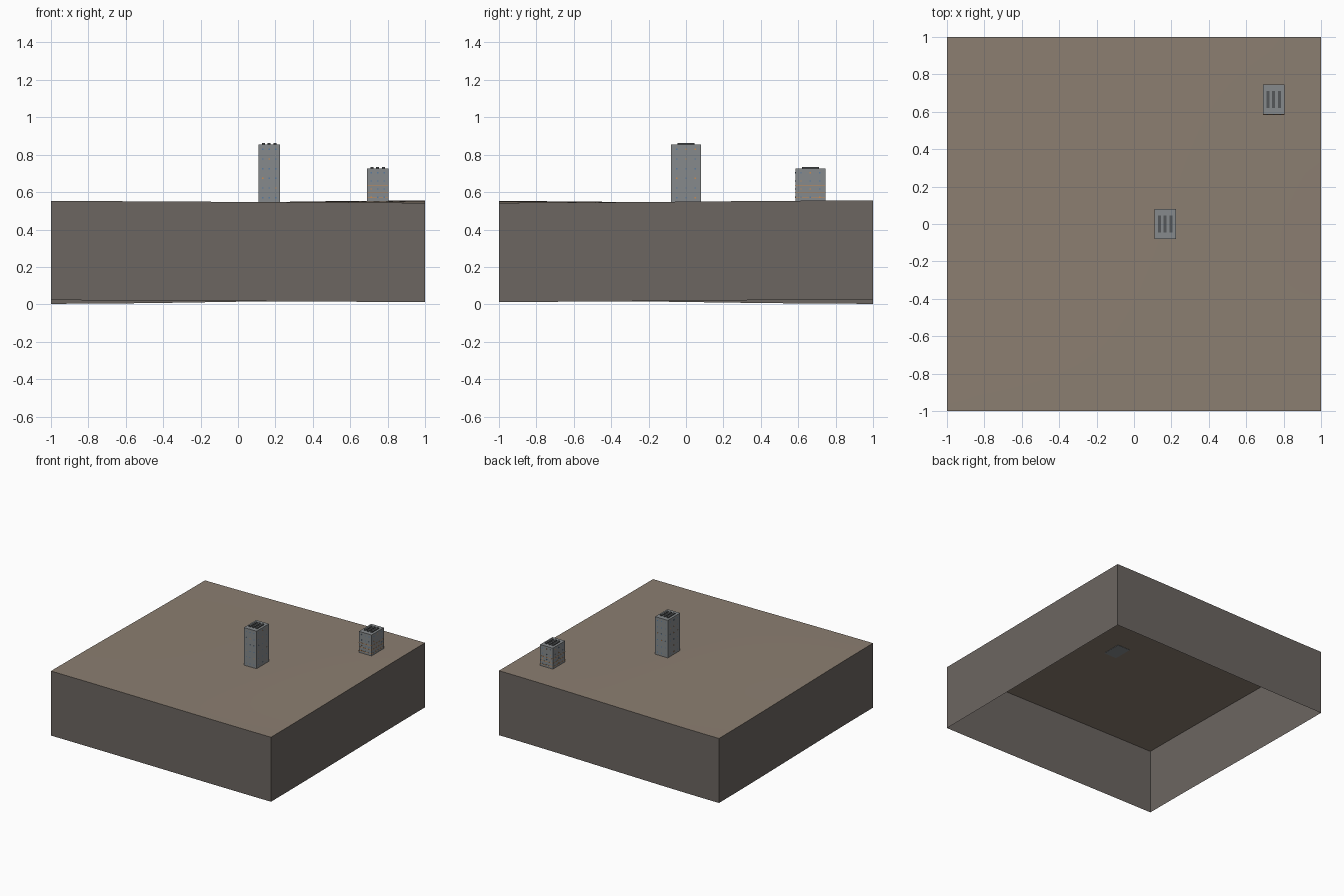
import bpy, bmesh, random
from mathutils import Matrix, Vector

cube = bpy.data.objects.get("Cube")
if cube:
    bpy.data.objects.remove(cube, do_unlink=True)
random.seed(4)


def material(name, r, g, b):
    m = bpy.data.materials.new(name)
    m.use_nodes = True
    m.diffuse_color = (r, g, b, 1)
    m.node_tree.nodes["Principled BSDF"].inputs["Base Color"].default_value = (r, g, b, 1)
    return m


soil = material("soil brown", 0.26, 0.21, 0.165)
earth = material("dark earth", 0.15, 0.132, 0.12)
concrete = material("concrete grey", 0.24, 0.255, 0.265)
vent = material("vent dark grey", 0.09, 0.095, 0.1)
orange = material("orange light", 0.6, 0.26, 0.08)
blue = material("window blue", 0.1, 0.2, 0.35)


def ease(v):
    t = (v + 1) / 2
    return t * t * (3 - 2 * t)


def ground_height(x, y):
    u, v = ease(x), ease(y)
    front = 0.552 + (0.543 - 0.552) * u
    back = 0.533 + (0.555 - 0.533) * u
    return front + (back - front) * v


def finish(bm, name, *mats):
    mesh = bpy.data.meshes.new(name)
    bm.to_mesh(mesh)
    bm.free()
    for m in mats:
        mesh.materials.append(m)
    obj = bpy.data.objects.new(name, mesh)
    bpy.context.collection.objects.link(obj)
    return obj


def add_box(bm, centre, size, index=0):
    mat = Matrix.Translation(centre) @ Matrix.Diagonal((*size, 1))
    for v in bmesh.ops.create_cube(bm, size=1, matrix=mat)["verts"]:
        for f in v.link_faces:
            f.material_index = index


# Rolling ground with skirt walls, open underneath
bm = bmesh.new()
bmesh.ops.create_grid(bm, x_segments=24, y_segments=24, size=1)
for v in bm.verts:
    v.co.z = ground_height(v.co.x, v.co.y)
rim = [e for e in bm.edges if e.is_boundary]
skirt = bmesh.ops.extrude_edge_only(bm, edges=rim)["geom"]
for item in skirt:
    if isinstance(item, bmesh.types.BMVert):
        item.co.z -= 0.53
bmesh.ops.recalc_face_normals(bm, faces=bm.faces)
bm.normal_update()
top = max(bm.faces, key=lambda f: abs(f.normal.z))
if top.normal.z < 0:
    bmesh.ops.reverse_faces(bm, faces=bm.faces)
for f in bm.faces:
    f.material_index = 0 if abs(f.normal.z) > 0.5 else 1
    f.smooth = abs(f.normal.z) > 0.5
for e in bm.edges:
    e.smooth = len({f.material_index for f in e.link_faces}) == 1
finish(bm, "ground_block", soil, earth)


def building(prefix, x, y, roof, floors, banded):
    w, d = 0.115, 0.16
    base = ground_height(x, y) - 0.002
    # Main tower
    bm = bmesh.new()
    add_box(bm, (x, y, (base + roof) / 2), (w, d, roof - base))
    finish(bm, prefix + "_tower", concrete)
    # Roof vents
    bm = bmesh.new()
    for i in (-1, 0, 1):
        add_box(bm, (x + i * 0.03, y, roof + 0.004), (0.016, 0.09, 0.008))
    finish(bm, prefix + "_roof_vents", vent)
    # Small windows scattered over each floor of the four walls
    bm = bmesh.new()
    step = (roof - base) / floors
    for n in range(floors):
        z = base + (n + 0.5) * step
        for side in (-1, 1):
            for k in (-1, 0, 1):
                c = random.choice((0, 0, 1))
                add_box(bm, (x + k * 0.035, y + side * d / 2, z), (0.007, 0.002, 0.007), c)
                c = random.choice((0, 0, 1))
                add_box(bm, (x + side * w / 2, y + k * 0.05, z), (0.002, 0.007, 0.007), c)
    finish(bm, prefix + "_windows", blue, orange)
    # Thin light bands around the tower
    if banded:
        bm = bmesh.new()
        for z in (0.57, 0.6, 0.635):
            add_box(bm, (x, y, z), (w + 0.002, d + 0.002, 0.003))
        finish(bm, prefix + "_light_bands", orange)


building("tall", 0.167, 0.0, 0.855, 6, False)
building("short", 0.747, 0.665, 0.725, 4, True)
